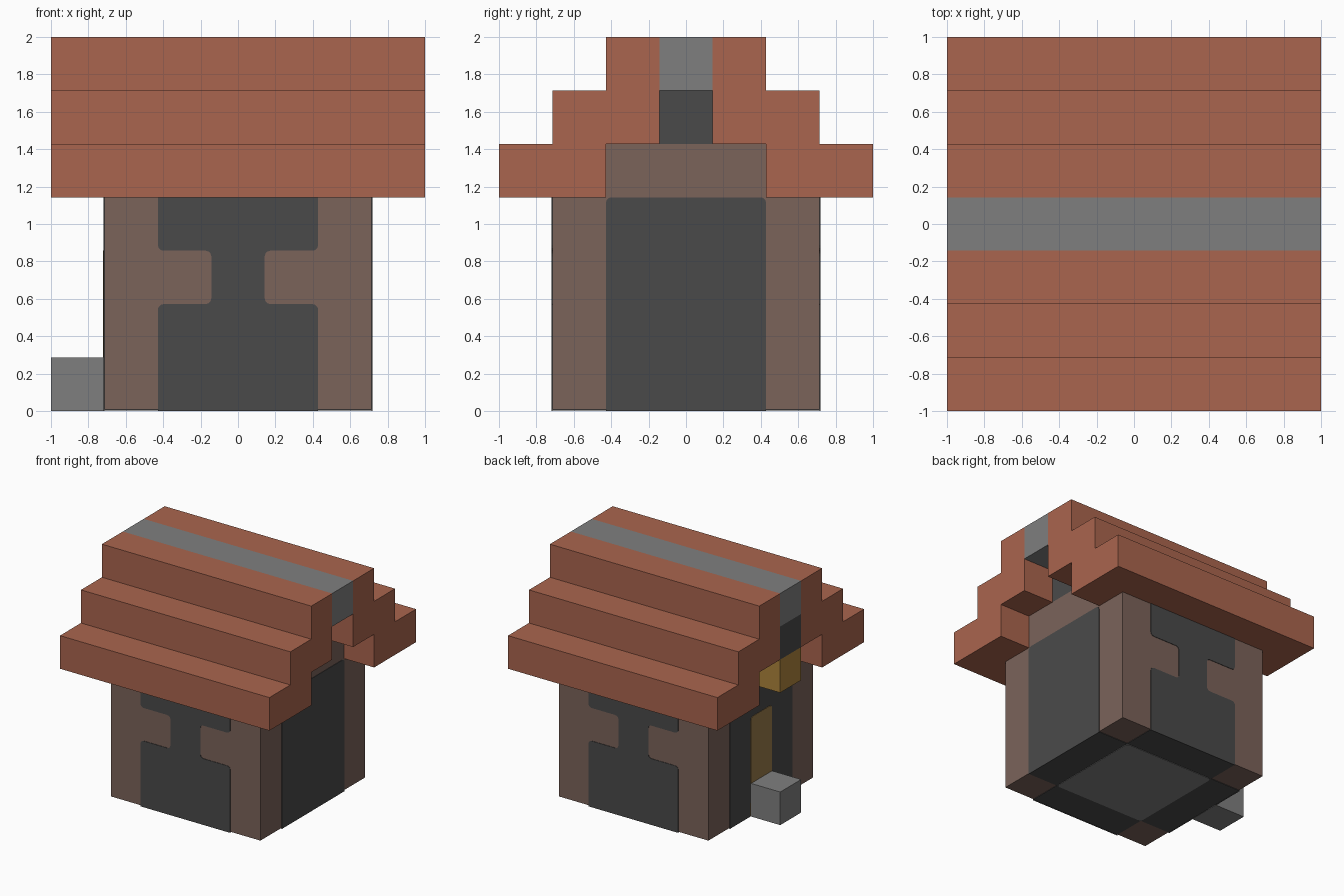
import bpy
import bmesh
from math import radians
from mathutils import Matrix, Vector

default = bpy.data.objects.get("Cube")
if default:
    bpy.data.objects.remove(default, do_unlink=True)

U = 2 / 7          # one building block
SKIN = 0.004       # thickness of painted panels


def material(name, rgb):
    linear = [((c / 255 + 0.055) / 1.055) ** 2.4 for c in rgb] + [1]
    mat = bpy.data.materials.new(name)
    mat.use_nodes = True
    mat.diffuse_color = linear
    mat.node_tree.nodes["Principled BSDF"].inputs["Base Color"].default_value = linear
    return mat


brick = material("red brick", (170, 101, 78))
timber = material("brown timber", (123, 99, 90))
charcoal = material("charcoal", (74, 74, 74))
stone = material("grey stone", (127, 127, 127))
plank = material("door wood", (152, 122, 74))
amber = material("amber lamp", (174, 132, 60))


def finish(name, bm, mat):
    bmesh.ops.recalc_face_normals(bm, faces=bm.faces[:])
    mesh = bpy.data.meshes.new(name)
    bm.to_mesh(mesh)
    bm.free()
    mesh.materials.append(mat)
    obj = bpy.data.objects.new(name, mesh)
    bpy.context.collection.objects.link(obj)
    return obj


def block(name, mat, low, high):
    """Box between two corners, in block units."""
    low, high = Vector(low) * U, Vector(high) * U
    bm = bmesh.new()
    bmesh.ops.create_cube(bm, size=1)
    for v in bm.verts:
        v.co = [high[i] if v.co[i] > 0 else low[i] for i in range(3)]
    return finish(name, bm, mat)


def prism(name, mat, points, depth, place, rounded=()):
    """Outline in block units, chosen corners rounded, extruded and placed."""
    bm = bmesh.new()
    verts = [bm.verts.new((a * U, b * U, 0)) for a, b in points]
    bm.faces.new(verts)
    if rounded:
        bmesh.ops.bevel(bm, geom=[verts[i] for i in rounded], offset=0.03,
                        segments=3, profile=0.5, affect='VERTICES')
    out = bmesh.ops.extrude_face_region(bm, geom=bm.faces[:])
    moved = [g for g in out["geom"] if isinstance(g, bmesh.types.BMVert)]
    bmesh.ops.translate(bm, verts=moved, vec=(0, 0, depth))
    bm.transform(place)
    return finish(name, bm, mat)


def wall(angle, lift=0.0):
    """Placement on the wall turned by an angle from the front."""
    return (Matrix.Rotation(radians(angle), 4, 'Z')
            @ Matrix.Translation((0, -2.5 * U - lift, 0))
            @ Matrix.Rotation(radians(90), 4, 'X'))


def rect(w, low, high):
    return [(-w, low), (w, low), (w, high), (-w, high)]


# Timber body and the attic ends
body = block("body", timber, (-2.5, -2.5, 0), (2.5, 2.5, 4))
for v in body.data.vertices:
    if v.co.z < 0.1:
        v.co.z = 2 * SKIN
block("attic", timber, (-2.5, -1.5, 4), (2.5, 1.5, 5))
block("attic_beam", charcoal, (-3.5, -0.5, 5), (2.5, 0.5, 6))

# Dark panels: narrow-waisted on front and back, plain on the sides
half = [(1.5, 0), (1.5, 2), (0.5, 2), (0.5, 3), (1.5, 3), (1.5, 4)]
waisted = half + [(-x, z) for x, z in reversed(half)]
corners = (1, 2, 3, 4, 7, 8, 9, 10)
for name, angle in (("front", 0), ("back", 180)):
    prism(name + "_panel", charcoal, waisted, SKIN, wall(angle), corners)
for name, angle in (("left", 90), ("right", -90)):
    prism(name + "_panel", charcoal, rect(1.5, 0, 4), SKIN, wall(angle), (2, 3))

# Door, doorstep and lamp
prism("door", plank, rect(0.5, 0, 3), SKIN, wall(-90, SKIN), (2, 3))
block("doorstep", stone, (-3.5, -0.5, 0), (-2.5, 0.5, 1))
block("lamp", amber, (-3.5, -0.5, 4), (-2.5, 0.5, 5))

# Underside: dark cross with a stone floor in the middle
quarter = [(2.5, -1.5), (2.5, 1.5), (1.5, 1.5)]
cross = [(p.x, p.y) for turn in range(4) for p in
         (Matrix.Rotation(radians(90 * turn), 2) @ Vector(q) for q in quarter)]
prism("floor_border", charcoal, cross, SKIN, Matrix.Translation((0, 0, SKIN)))
prism("floor", stone, rect(1.5, -1.5, 1.5), SKIN, Matrix.Identity(4), (0, 1, 2, 3))

# Stepped roof, one slope mirrored to the other side
slope = [(0.5, 7), (1.5, 7), (1.5, 6), (2.5, 6), (2.5, 5),
         (3.5, 5), (3.5, 4), (1.5, 4), (1.5, 5), (0.5, 5)]
along_x = Matrix(((0, 0, 1, -1), (1, 0, 0, 0), (0, 1, 0, 0), (0, 0, 0, 1)))
roof = prism("roof", brick, slope, 2, along_x)
mirror = roof.modifiers.new("Mirror", 'MIRROR')
mirror.use_axis = (False, True, False)
block("roof_ridge", stone, (-3.5, -0.5, 6), (3.5, 0.5, 7))
